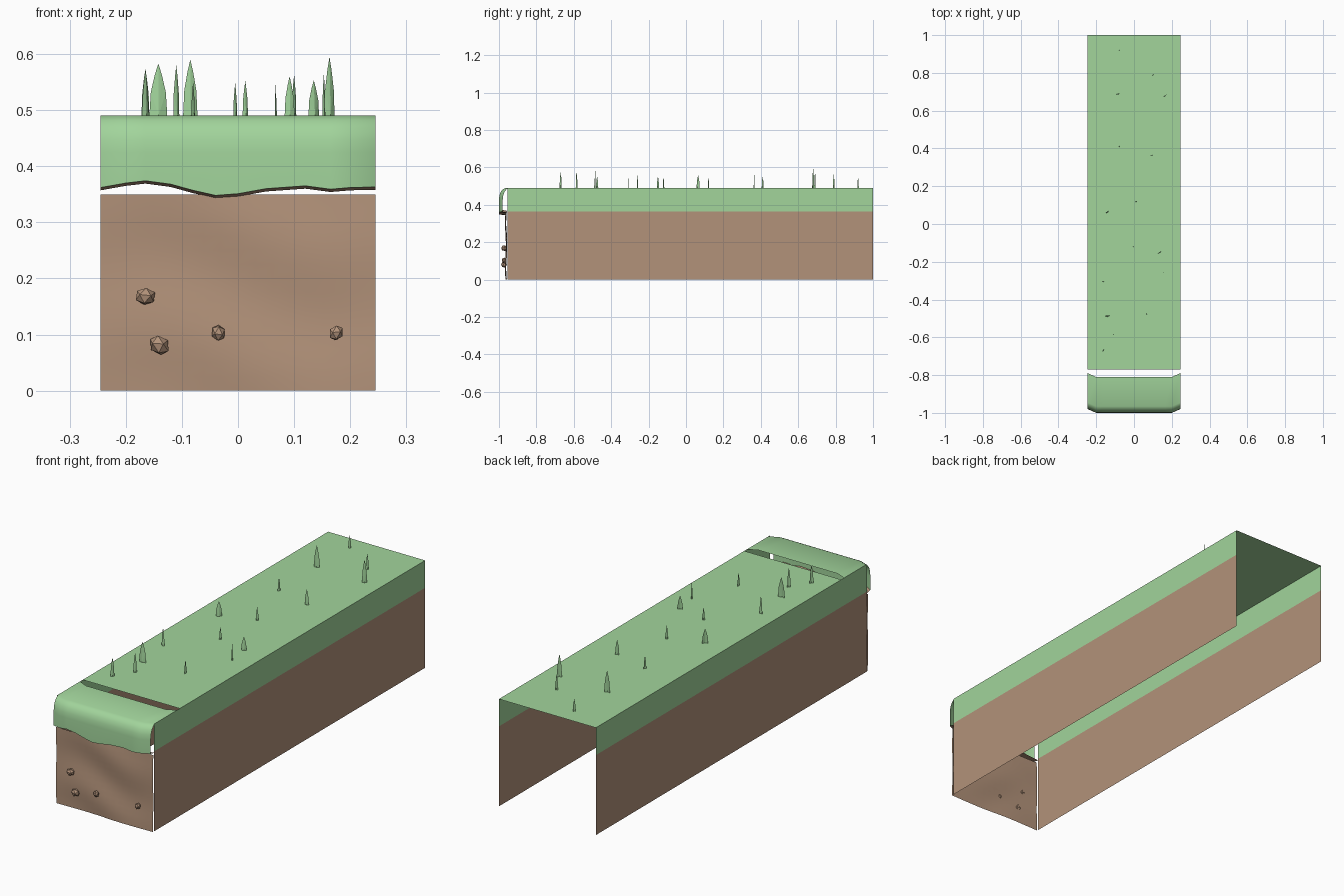
import bpy, math

if "Cube" in bpy.data.objects:
    bpy.data.objects.remove(bpy.data.objects["Cube"])

def material(name, r, g, b):
    m = bpy.data.materials.new(name)
    m.diffuse_color = (r, g, b, 1)
    m.use_nodes = True
    m.node_tree.nodes["Principled BSDF"].inputs["Base Color"].default_value = m.diffuse_color
    return m

GREEN = material("grass green", 0.36, 0.66, 0.33)
BROWN = material("soil brown", 0.45, 0.29, 0.195)
HW, TOP = 0.245, 0.49

def build(name, verts, faces, mats, smooth=False):
    me = bpy.data.meshes.new(name)
    me.from_pydata(verts, [], faces)
    for m in mats:
        me.materials.append(m)
    ob = bpy.data.objects.new(name, me)
    bpy.context.collection.objects.link(ob)
    for p in me.polygons:
        p.use_smooth = smooth
    return ob

def grid(name, rows, mats, smooth=False):
    n = len(rows[0])
    faces = [(i * n + j, i * n + j + 1, (i + 1) * n + j + 1, (i + 1) * n + j)
             for i in range(len(rows) - 1) for j in range(n - 1)]
    return build(name, [v for r in rows for v in r], faces, mats, smooth)

# side walls: soil below, grass band above
for s, side in ((1, "right"), (-1, "left")):
    ys = (-0.955, 1) if s > 0 else (1, -0.955)
    wall = grid(side + "_wall", [[(s * HW, y, z) for y in ys] for z in (0, 0.365, TOP)],
                [BROWN, GREEN])
    for p in wall.data.polygons:
        p.material_index = int(p.center.z > 0.365)
    wall.data.polygons.foreach_get  # normals already face outward

# flat grass top
grid("grass_top", [[(x, y, TOP) for x in (-HW, HW)] for y in (-0.77, 1)], [GREEN])

# overhanging front lip: rounded profile swept across x with a wavy hem
hem = [(-0.245, .362), (-0.2, .37), (-0.165, .374), (-0.12, .368), (-0.08, .357),
       (-0.04, .348), (0, .351), (0.05, .36), (0.12, .365), (0.165, .359),
       (0.2, .362), (0.245, .363)]
columns, under = [], []
for x, z in hem:
    back = 0.02 if abs(x) > 0.22 else 0
    prof = [(-0.81, TOP), (-0.965, TOP), (-0.98, .482), (-0.991, .468),
            (-0.998, .448), (-1, .425), (-1, z)]
    columns.append([(x, y + back, h) for y, h in prof])
    under.append([(x, -1 + back, z), (x, -0.96 + back * 0.3, z - 0.005)])
grid("grass_lip", [list(c) for c in zip(*columns)][::-1], [GREEN], True)
grid("lip_underside", [list(c) for c in zip(*under)][::-1], [BROWN])

# gently bumpy soil front
def soil_y(x, z):
    return -0.962 - 0.005 * math.sin(z * 26 + 1.5 * math.sin(x * 9)) * math.cos(x * 5)

NX, NZ = 16, 14
grid("soil_front", [[(-HW + 2 * HW * i / NX, soil_y(-HW + 2 * HW * i / NX, 0.35 * k / NZ),
                      0.35 * k / NZ) for i in range(NX + 1)] for k in range(NZ + 1)],
     [BROWN], True)

# pebbles set in the soil
for i, (x, z, r) in enumerate([(-.165, .168, .019), (-.14, .081, .02),
                               (-.035, .103, .015), (.175, .103, .015)]):
    bpy.ops.mesh.primitive_ico_sphere_add(subdivisions=1, radius=r, location=(x, -0.973, z),
                                          rotation=(0.4 + i, 0.7 * i, 0.3))
    ob = bpy.context.object
    ob.name = "pebble_%d" % (i + 1)
    ob.scale = (1, 0.85, 0.85)
    ob.data.materials.append(BROWN)

# grass blades: x, y, height, width, turn in degrees
blades = [(-.08, .92, .058, .012, 40), (.10, .79, .073, .012, 50), (.163, .68, .105, .021, 30),
          (-.085, .69, .1, .026, 10), (-.08, .41, .06, .012, 60), (.092, .365, .07, .018, 10),
          (.013, .12, .062, .011, 30), (-.142, .065, .068, .026, 40), (-.005, -.12, .058, .01, 50),
          (.135, -.15, .063, .022, 30), (-.165, -.305, .083, .014, 0), (-.142, -.485, .093, .032, 5),
          (.067, -.475, .062, .012, 80), (-.11, -.585, .09, .014, 40), (-.165, -.67, .085, .016, 45),
          (.153, -.26, .075, .008, 50)]
for i, (x, y, h, w, turn) in enumerate(blades):
    c, s = math.cos(math.radians(turn)), math.sin(math.radians(turn))
    outline = [(-.5, 0), (.5, 0), (.42, .45), (.2, .78), (0, 1), (-.2, .78), (-.42, .45)]
    verts = [(x + u * w * c, y + u * w * s, TOP + v * h) for u, v in outline]
    # raised spine gives each blade a shallow fold
    verts += [(x + 0.2 * w * s, y - 0.2 * w * c, TOP)]
    faces = [(7, 1, 2), (7, 2, 3), (7, 3, 4), (7, 4, 5), (7, 5, 6), (7, 6, 0)]
    build("grass_blade_%d" % (i + 1), verts, faces, [GREEN])
